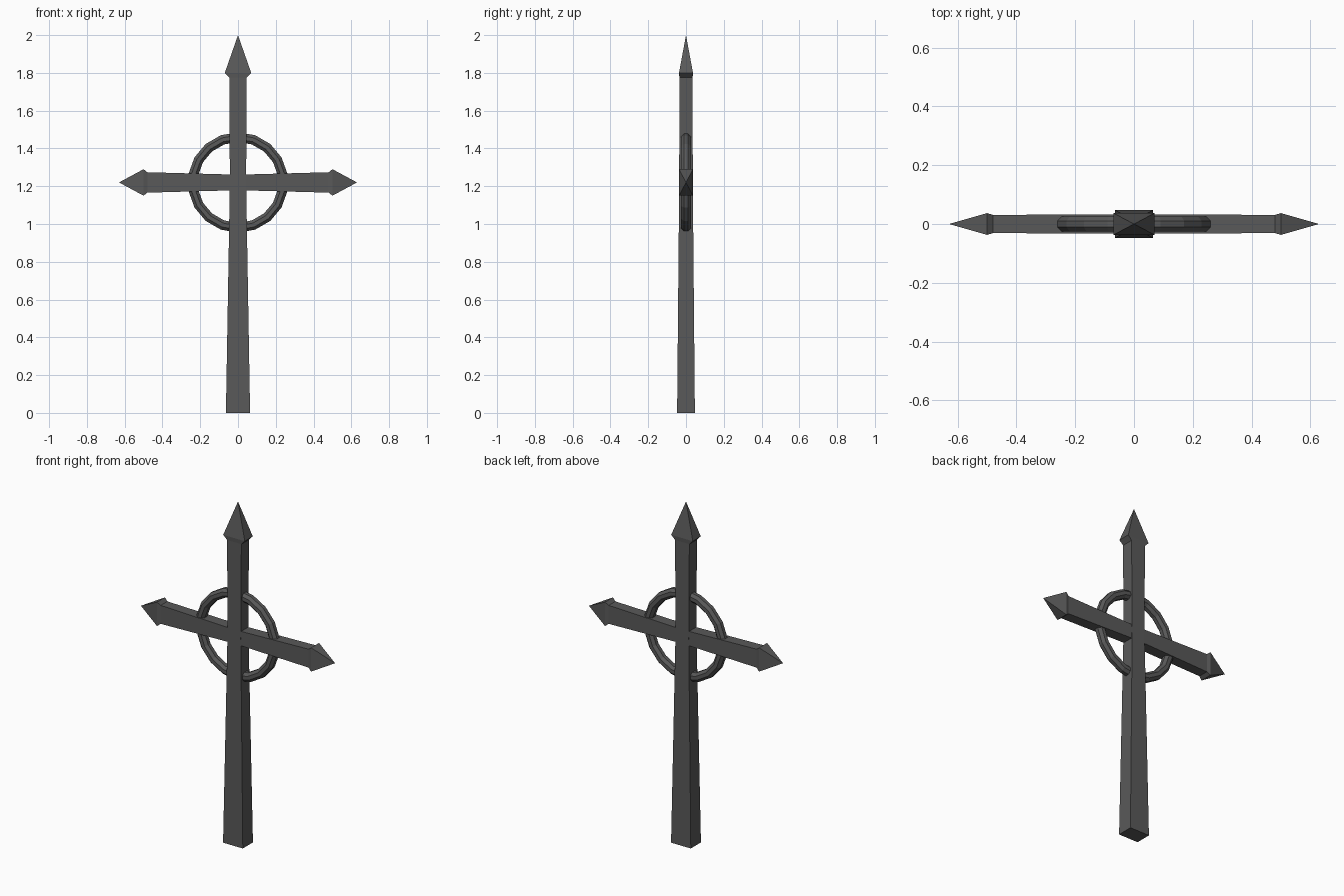
import bpy, bmesh, math
from mathutils import Vector, Matrix

cube = bpy.data.objects.get("Cube")
if cube:
    bpy.data.objects.remove(cube)

CROSS_Z = 1.22

iron = bpy.data.materials.new("dark_grey_iron")
iron.use_nodes = True
GREY = (0.1, 0.1, 0.1, 1)
iron.diffuse_color = GREY
iron.node_tree.nodes["Principled BSDF"].inputs["Base Color"].default_value = GREY


def add_object(name, bm):
    bmesh.ops.recalc_face_normals(bm, faces=bm.faces)
    mesh = bpy.data.meshes.new(name)
    bm.to_mesh(mesh)
    bm.free()
    mesh.materials.append(iron)
    obj = bpy.data.objects.new(name, mesh)
    bpy.context.collection.objects.link(obj)
    return obj


def spear_bar(name, sections, tip, matrix):
    """Loft rectangles (height, half width, half depth) up to a point."""
    bm = bmesh.new()
    rings = []
    for z, w, d in sections:
        rings.append([bm.verts.new((sx * w, sy * d, z))
                      for sx, sy in ((-1, -1), (1, -1), (1, 1), (-1, 1))])
    bm.faces.new(rings[0])
    for low, high in zip(rings, rings[1:]):
        for i in range(4):
            j = (i + 1) % 4
            bm.faces.new((low[i], low[j], high[j], high[i]))
    point = bm.verts.new((0, 0, tip))
    for i in range(4):
        bm.faces.new((rings[-1][i], rings[-1][(i + 1) % 4], point))
    bm.transform(matrix)
    return add_object(name, bm)


# Tapered upright with a spear head
spear_bar("upright_shaft",
          [(0, 0.064, 0.047), (CROSS_Z, 0.043, 0.036),
           (1.775, 0.046, 0.035), (1.8, 0.07, 0.037)],
          2.0, Matrix.Identity(4))

# Flared arms with spear heads
for name, side in (("left_arm", 1), ("right_arm", -1)):
    turn = Matrix.Rotation(side * math.pi / 2, 4, 'Y')
    spear_bar(name,
              [(0, 0.041, 0.033), (0.48, 0.054, 0.031), (0.5, 0.07, 0.037)],
              0.63, Matrix.Translation((0, 0, CROSS_Z)) @ turn)

# Faceted ring around the crossing
MAJOR, MINOR, SEGMENTS, SIDES = 0.24, 0.028, 18, 8
bm = bmesh.new()
loops = []
for i in range(SEGMENTS):
    a = math.pi / 2 + math.tau * i / SEGMENTS
    outward = Vector((math.cos(a), 0, math.sin(a)))
    loop = []
    for j in range(SIDES):
        b = math.tau * (j + 0.5) / SIDES
        p = outward * (MAJOR + MINOR * math.cos(b))
        loop.append(bm.verts.new((p.x, MINOR * math.sin(b), p.z + CROSS_Z)))
    loops.append(loop)
for i in range(SEGMENTS):
    here, there = loops[i], loops[(i + 1) % SEGMENTS]
    for j in range(SIDES):
        k = (j + 1) % SIDES
        bm.faces.new((here[j], here[k], there[k], there[j]))
add_object("crossing_ring", bm)
